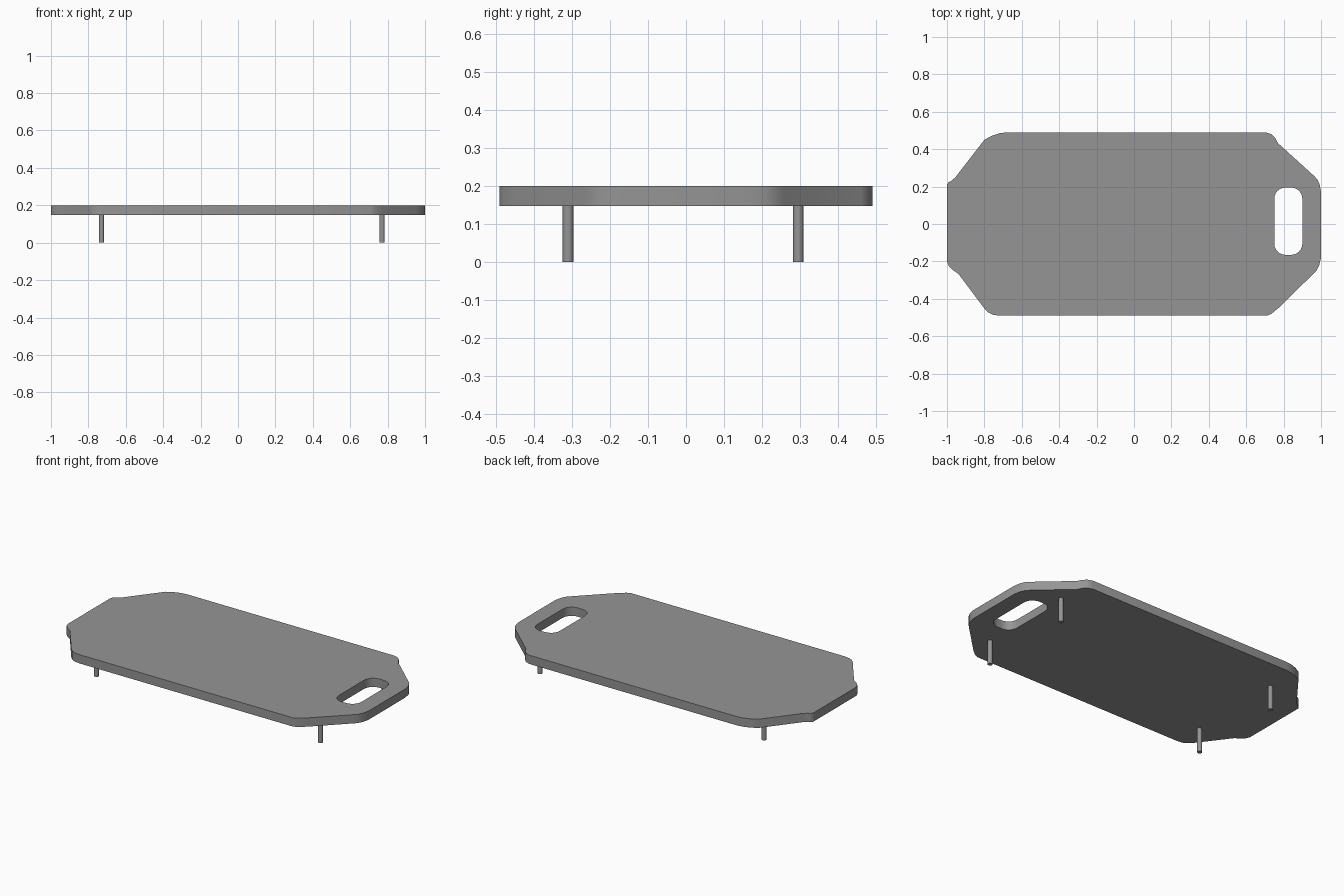
import bpy, bmesh, math

if "Cube" in bpy.data.objects:
    bpy.data.objects.remove(bpy.data.objects["Cube"])

grey = bpy.data.materials.new("grey")
grey.diffuse_color = (0.3, 0.3, 0.3, 1)
grey.use_nodes = True
grey.node_tree.nodes["Principled BSDF"].inputs["Base Color"].default_value = grey.diffuse_color
BOTTOM, TOP = 0.147, 0.2


def finish(obj):
    obj.data.materials.append(grey)
    bpy.ops.object.select_all(action='DESELECT')
    obj.select_set(True)
    bpy.context.view_layer.objects.active = obj
    bpy.ops.object.shade_smooth_by_angle(angle=math.radians(30))


def rounded_rect(x0, x1, y0, y1, r, steps=6):
    pts = []
    corners = [(x1 - r, y1 - r), (x0 + r, y1 - r), (x0 + r, y0 + r), (x1 - r, y0 + r)]
    for k, (cx, cy) in enumerate(corners):
        for i in range(steps + 1):
            a = math.pi / 2 * (k + i / steps)
            pts.append((cx + r * math.cos(a), cy + r * math.sin(a)))
    return pts


# Board outline, with chamfered and softly notched corners
outline = [
    (-0.72, -0.49), (0.71, -0.49), (0.735, -0.48), (0.775, -0.447),
    (0.95, -0.275), (0.975, -0.25), (0.99, -0.222), (1, -0.18),
    (1, 0.17), (0.993, 0.21), (0.982, 0.235), (0.965, 0.255),
    (0.77, 0.432), (0.755, 0.46), (0.735, 0.48), (0.705, 0.49),
    (-0.68, 0.49), (-0.72, 0.485), (-0.76, 0.472), (-0.80, 0.45),
    (-0.955, 0.25), (-0.975, 0.232), (-0.993, 0.222), (-1, 0.21),
    (-1, -0.20), (-0.99, -0.225), (-0.97, -0.245), (-0.94, -0.265),
    (-0.80, -0.452), (-0.78, -0.472), (-0.755, -0.485)]

# Board with handle slot
bm = bmesh.new()
edges = []
for loop in (outline, rounded_rect(0.75, 0.90, -0.165, 0.195, 0.06)):
    vs = [bm.verts.new((x, y, BOTTOM)) for x, y in loop]
    edges += [bm.edges.new((vs[i - 1], vs[i])) for i in range(len(vs))]
bmesh.ops.triangle_fill(bm, edges=edges, use_beauty=True)
ext = bmesh.ops.extrude_face_region(bm, geom=bm.faces[:], use_keep_orig=True)
top_verts = [g for g in ext["geom"] if isinstance(g, bmesh.types.BMVert)]
bmesh.ops.translate(bm, verts=top_verts, vec=(0, 0, TOP - BOTTOM))
bmesh.ops.recalc_face_normals(bm, faces=bm.faces[:])
mesh = bpy.data.meshes.new("board")
bm.to_mesh(mesh)
bm.free()
board = bpy.data.objects.new("board", mesh)
bpy.context.collection.objects.link(board)
finish(board)

# Four thin round legs
for xn, x in (("left", -0.73), ("right", 0.77)):
    for yn, y in (("front", -0.31), ("back", 0.295)):
        bpy.ops.mesh.primitive_cylinder_add(
            vertices=24, radius=0.014, depth=BOTTOM + 0.003,
            location=(x, y, (BOTTOM + 0.003) / 2))
        leg = bpy.context.object
        leg.name = f"{yn}_{xn}_leg"
        finish(leg)
